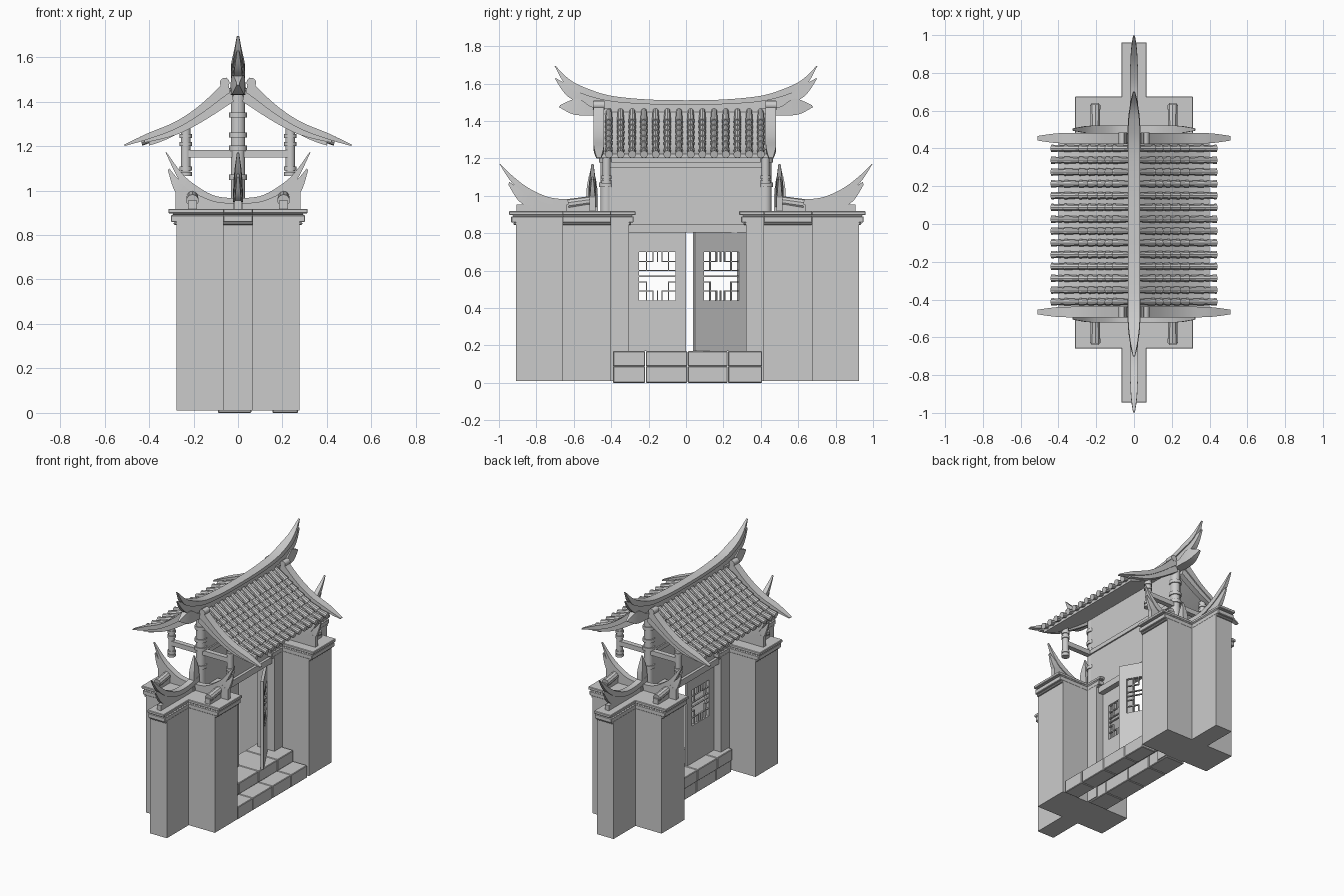
import bpy, bmesh, math
from mathutils import Vector, Matrix

if "Cube" in bpy.data.objects:
    bpy.data.objects.remove(bpy.data.objects["Cube"])


def finish(bm, name, smooth=False, bevel=0):
    bmesh.ops.recalc_face_normals(bm, faces=bm.faces)
    me = bpy.data.meshes.new(name)
    bm.to_mesh(me)
    bm.free()
    ob = bpy.data.objects.new(name, me)
    bpy.context.collection.objects.link(ob)
    if bevel:
        m = ob.modifiers.new("bevel", 'BEVEL')
        m.width = bevel
        m.segments = 1
    if smooth:
        bpy.ops.object.select_all(action='DESELECT')
        ob.select_set(True)
        bpy.context.view_layer.objects.active = ob
        bpy.ops.object.shade_smooth_by_angle(angle=math.radians(35))
    return ob


def box(bm, x0, x1, y0, y1, z0, z1):
    m = Matrix.Translation(((x0 + x1) / 2, (y0 + y1) / 2, (z0 + z1) / 2)) @ \
        Matrix.Diagonal((abs(x1 - x0), abs(y1 - y0), abs(z1 - z0), 1))
    bmesh.ops.create_cube(bm, size=1, matrix=m)


def tube(bm, a, b, ra, rb, n=12):
    a, b = Vector(a), Vector(b)
    d = b - a
    m = Matrix.Translation((a + b) / 2) @ d.to_track_quat('Z', 'Y').to_matrix().to_4x4()
    bmesh.ops.create_cone(bm, cap_ends=True, segments=n, radius1=ra, radius2=rb, depth=d.length, matrix=m)


def smooth_rows(rows, n=5):
    out = []
    for i in range(len(rows) - 1):
        p = [rows[max(i - 1, 0)], rows[i], rows[i + 1], rows[min(i + 2, len(rows) - 1)]]
        for k in range(n):
            t = k / n
            out.append(tuple(0.5 * (2 * b + (c - a) * t + (2 * a - 5 * b + 4 * c - d) * t * t
                                    + (3 * b - a - 3 * c + d) * t ** 3) for a, b, c, d in zip(*p)))
    return out + [rows[-1]]


def sweep(bm, rows, axis, sign, across):
    """rows: (u bottom, z bottom, u top, z top, half width); u runs along axis"""
    rings = []
    for ub, zb, ut, zt, w in smooth_rows(rows):
        ring = []
        for u, z, s in ((ub, zb, -w), (ub, zb, w), (ut, zt, w), (ut, zt, -w)):
            co = (sign * u, across + s, z) if axis == 'x' else (across + s, sign * u, z)
            ring.append(bm.verts.new(co))
        rings.append(ring)
    for a, b in zip(rings, rings[1:]):
        for k in range(4):
            j = (k + 1) % 4
            bm.faces.new((a[k], a[j], b[j], b[k]))
    bm.faces.new(rings[0])
    bm.faces.new(rings[-1])


# Cross-shaped gate piers with moulded caps
for s, off, tag in ((-1, 0.0, "front"), (1, 0.015, "back")):
    def pier(bm, o, z0, z1):
        ys = [s * v + off for v in (0.40, 0.66, 0.305 - o, 0.91 + o)]
        box(bm, -0.277 - o, 0.277 + o, ys[0], ys[1], z0, z1)
        box(bm, -0.067, 0.067, ys[2], ys[3], z0, z1)
    bm = bmesh.new()
    pier(bm, 0, 0.01, 0.86)
    finish(bm, tag + "_pier")
    bm = bmesh.new()
    for o, z0, z1 in ((0.012, 0.845, 0.858), (0.025, 0.858, 0.89), (0.018, 0.89, 0.897), (0.036, 0.897, 0.918)):
        pier(bm, o, z0, z1)
    finish(bm, tag + "_pier_cap", bevel=0.004)

    # Curved swallow-tail ridges on the piers
    bm = bmesh.new()
    for sx in (-1, 1):
        sweep(bm, [(0, .94, 0, .965, .022), (.1, .948, .1, .975, .022), (.19, .985, .185, 1.02, .022),
                   (.26, 1.04, .25, 1.075, .018), (.325, 1.17, .32, 1.17, .006)], 'x', sx, s * 0.5)
        sweep(bm, [(0, .915, 0, .945, .015), (.14, .915, .14, .965, .015), (.2, .915, .2, .992, .015),
                   (.28, .99, .26, 1.042, .014), (.315, 1.09, .31, 1.10, .005)], 'x', sx, s * 0.5)
        # short tile ridges stepping off the wide arms
        tube(bm, (sx * .205, s * .49, .975), (sx * .205, s * .63, .955), .026, .028, 10)
        box(bm, sx * .185, sx * .225, s * .49, s * .64, .915, .955)
        box(bm, sx * .2, sx * .28, s * .485, s * .515, .915, 1.0)
    sweep(bm, [(.47, .97, .47, 1.01, .022), (.6, .95, .6, .985, .022), (.72, .955, .72, .99, .022),
               (.84, 1.0, .83, 1.035, .02), (.93, 1.07, .92, 1.1, .015), (.997, 1.17, .992, 1.17, .005)], 'y', s, 0)
    sweep(bm, [(.47, .915, .47, .98, .015), (.6, .915, .6, .96, .015), (.75, .915, .75, .97, .015),
               (.88, .96, .86, 1.02, .014), (.95, 1.06, .945, 1.075, .005)], 'y', s, 0)
    box(bm, -.015, .015, s * .5, s * .905, .915, .955)
    # upright finial where the ridges cross
    sweep(bm, [(.475, .915, .535, .915, .02), (.475, 1.05, .53, 1.05, .02), (.5, 1.16, .505, 1.16, .005)], 'y', s, 0)
    finish(bm, tag + "_pier_ridges", True)

    # Posts carrying the roof, with ringed joints
    bm = bmesh.new()
    y = s * 0.425
    tube(bm, (0, y, .91), (0, y, 1.45), .033, .033, 14)
    for z in (1.06, 1.19, 1.25, 1.34):
        tube(bm, (0, y, z - .012), (0, y, z + .012), .041, .041, 14)
    for sx in (-1, 1):
        tube(bm, (sx * .235, y, 1.085), (sx * .235, y, 1.28), .022, .022)
        for z in (1.075, 1.10, 1.21, 1.245):
            tube(bm, (sx * .235, y, z - .009), (sx * .235, y, z + .009), .028, .028)
    box(bm, -.235, .235, y - .018, y + .018, 1.148, 1.182)
    finish(bm, tag + "_roof_posts", True)

    # Upturned gable rakes
    bm = bmesh.new()
    for sx in (-1, 1):
        yr = s * .46 - .006
        sweep(bm, [(.035, 1.44, .05, 1.51, .028), (.065, 1.42, .085, 1.465, .028), (.17, 1.342, .18, 1.377, .028),
                   (.28, 1.277, .285, 1.308, .028), (.4, 1.232, .405, 1.258, .026), (.51, 1.20, .512, 1.206, .012)],
              'x', sx, yr)
        sweep(bm, [(.02, 1.40, .03, 1.45, .02), (.16, 1.31, .17, 1.35, .02), (.28, 1.25, .285, 1.285, .02),
                   (.42, 1.215, .42, 1.235, .015)], 'x', sx, yr)
        tube(bm, (sx * .06, yr - .03, 1.485), (sx * .06, yr + .03, 1.485), .022, .022)
    finish(bm, tag + "_gable_rakes", True)

# Roof boards and barrel tile rows
path = smooth_rows([(.02, 1.455), (.1, 1.395), (.18, 1.34), (.28, 1.278), (.36, 1.243), (.43, 1.222)], 2)
boards, tiles = bmesh.new(), bmesh.new()
for sx in (-1, 1):
    sweep(boards, [(x, z - .028, x, z - .006, .45) for x, z in path[:-1]], 'x', sx, -.006)
    tp = [path[i] for i in (0, 2, 3, 4, 5, 6, 8, 10)]
    for r in range(14):
        y = (r - 6.5) * .0625 - .006
        for (xa, za), (xb, zb) in zip(tp, tp[1:]):
            tube(tiles, (sx * xa, y, za), (sx * (xb + .006), y, zb), .015, .021, 10)
finish(boards, "roof_boards", True)
finish(tiles, "roof_tiles", True)

# Main ridge with layered swallow tails
bm = bmesh.new()
for s in (-1, 1):
    sweep(bm, [(0, 1.487, 0, 1.511, .032), (.2, 1.49, .2, 1.515, .032), (.4, 1.505, .4, 1.535, .032),
               (.54, 1.54, .53, 1.575, .03), (.64, 1.59, .62, 1.62, .02), (.702, 1.693, .698, 1.695, .005)],
          'y', s, 0)
    sweep(bm, [(0, 1.44, 0, 1.49, .022), (.3, 1.44, .3, 1.5, .022), (.5, 1.47, .48, 1.53, .022),
               (.63, 1.53, .6, 1.58, .018), (.7, 1.625, .698, 1.63, .005)], 'y', s, 0)
    sweep(bm, [(.4, 1.43, .4, 1.47, .034), (.5, 1.43, .5, 1.475, .034), (.6, 1.435, .58, 1.52, .026),
               (.68, 1.475, .672, 1.485, .006)], 'y', s, 0)
finish(bm, "main_ridge", True)

# Wall over the doorway and lintel
bm = bmesh.new()
box(bm, -.03, .03, -.41, .42, .84, 1.44)
box(bm, -.04, .04, -.41, .41, 1.15, 1.18)
finish(bm, "upper_wall")
bm = bmesh.new()
box(bm, -.05, .05, -.31, .325, .805, .85)
finish(bm, "lintel")


# Door leaf with lattice window; local origin at hinge, leaf along +y
def door(name, hinge_y, width, angle):
    bm = bmesh.new()
    t, a, b, z0, z1 = .01, .055, width - .055, .44, .70
    box(bm, -t, t, 0, a, .17, .807)
    box(bm, -t, t, b, width, .17, .807)
    box(bm, -t, t, a, b, .17, z0)
    box(bm, -t, t, a, b, z1, .807)
    w, h, g = b - a, z1 - z0, .003

    def bar(u0, v0, u1, v1):
        box(bm, -g * 2, g * 2, a + w * u0 - g, a + w * u1 + g, z0 + h * v0 - g, z0 + h * v1 + g)
    for q in (lambda v: v, lambda v: 1 - v):
        for p in (lambda v: v, lambda v: 1 - v):
            for u0, v0, u1, v1 in ((0, .2, .38, .2), (.38, 0, .38, .2), (.2, .2, .2, .38), (.2, 0, .2, .2),
                                   (0, .38, .2, .38)):
                us, vs = sorted((p(u0), p(u1))), sorted((q(v0), q(v1)))
                bar(us[0], vs[0], us[1], vs[1])
    for v in (.5, .62):
        bar(0, v, 1, v)
    bar(.5, 0, .5, .2)
    bar(.5, .8, .5, 1)
    ob = finish(bm, name)
    ob.location = (0, hinge_y, 0)
    ob.rotation_euler = (0, 0, angle)


door("closed_door", -.305, .305, 0)
door("open_door", .325, .325, math.pi + math.radians(30))

# Threshold platform and entry step, laid as stone blocks
bm = bmesh.new()
cuts = (-.39, -.215, .01, .225, .41)
for y0, y1 in zip(cuts, cuts[1:]):
    box(bm, -.09, .06, y0, y1 - .003, 0, .09)
    box(bm, -.1, .16, y0, y1 - .003, .088, .17)
    box(bm, .155, .27, y0, y1 - .003, 0, .09)
finish(bm, "stone_steps", bevel=.004)
